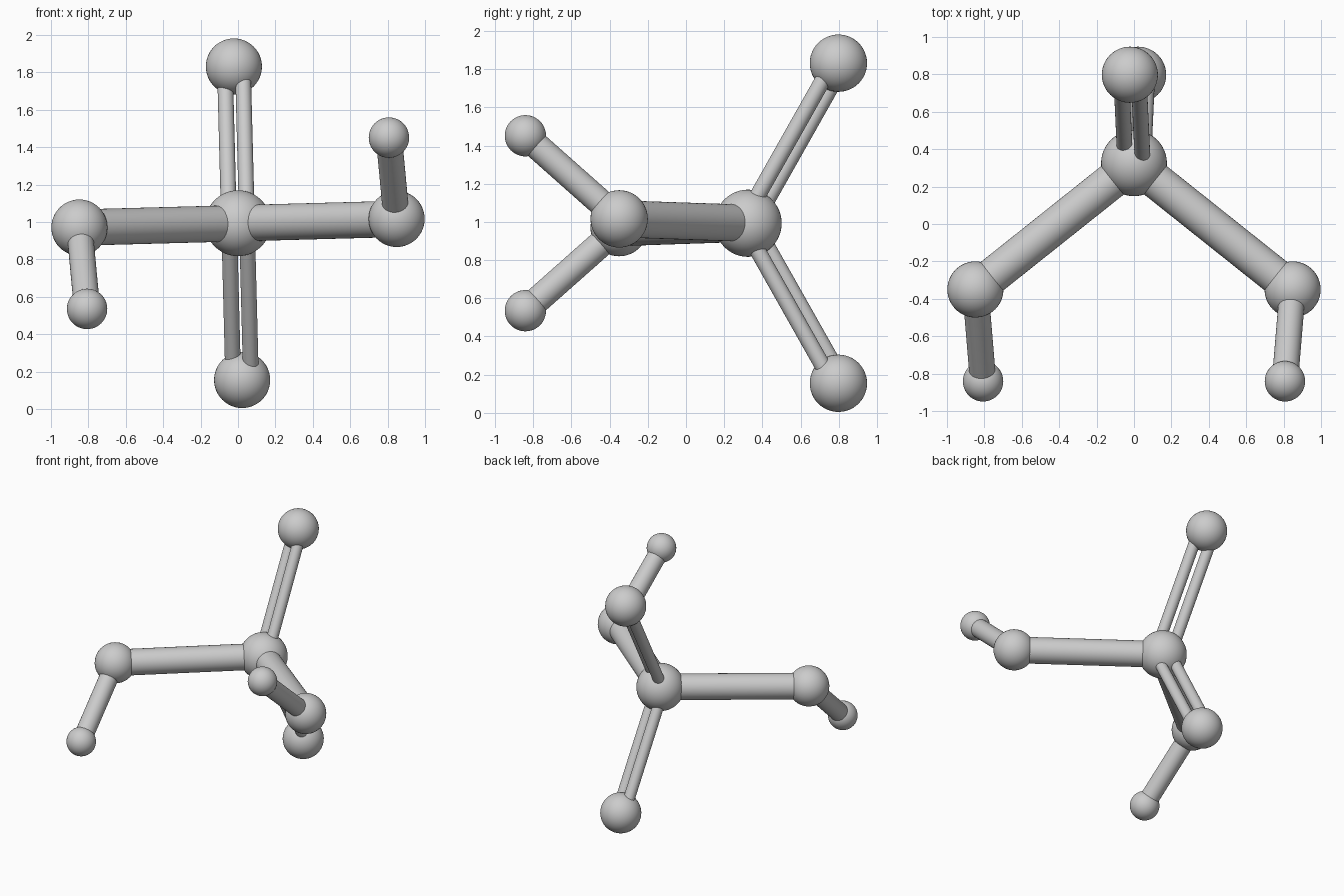
import bpy
from mathutils import Vector

if "Cube" in bpy.data.objects:
    bpy.data.objects.remove(bpy.data.objects["Cube"])


def ball(name, p, r):
    bpy.ops.mesh.primitive_uv_sphere_add(segments=48, ring_count=24, radius=r, location=p)
    o = bpy.context.object
    o.name = name
    bpy.ops.object.shade_smooth()


def rod(name, a, b, r):
    d = b - a
    bpy.ops.mesh.primitive_cylinder_add(vertices=40, radius=r, depth=d.length, location=(a + b) / 2)
    o = bpy.context.object
    o.name = name
    o.rotation_euler = d.to_track_quat('Z', 'Y').to_euler()
    bpy.ops.object.shade_smooth_by_angle()


# central atom
core = Vector((0, 0.325, 0.993))
ball("central_atom", core, 0.176)

for s, side, level in ((1, "right", "lower"), (-1, "left", "upper")):
    # arm atom with its small end atom (half turn about the y axis)
    arm = Vector((0.848 * s, -0.35, 0.993 + 0.023 * s))
    tip = Vector((0.807 * s, -0.841, 0.993 + 0.458 * s))
    ball(side + "_arm_atom", arm, 0.15)
    ball(side + "_end_atom", tip, 0.108)
    rod(side + "_arm_bond", core, arm, 0.097)
    rod(side + "_end_bond", arm, tip, 0.07)

    # double-bonded atom with a pair of thin parallel rods
    far = Vector((0.022 * s, 0.798, 0.993 - 0.838 * s))
    ball(level + "_atom", far, 0.15)
    d = (far - core).normalized()
    off = Vector((0.095, -0.062, 0))
    off = (off - d * off.dot(d)).normalized() * 0.055
    for n, k in (("a", 1), ("b", -1)):
        rod(f"{level}_double_bond_{n}", core + off * k, far + off * k, 0.042)
